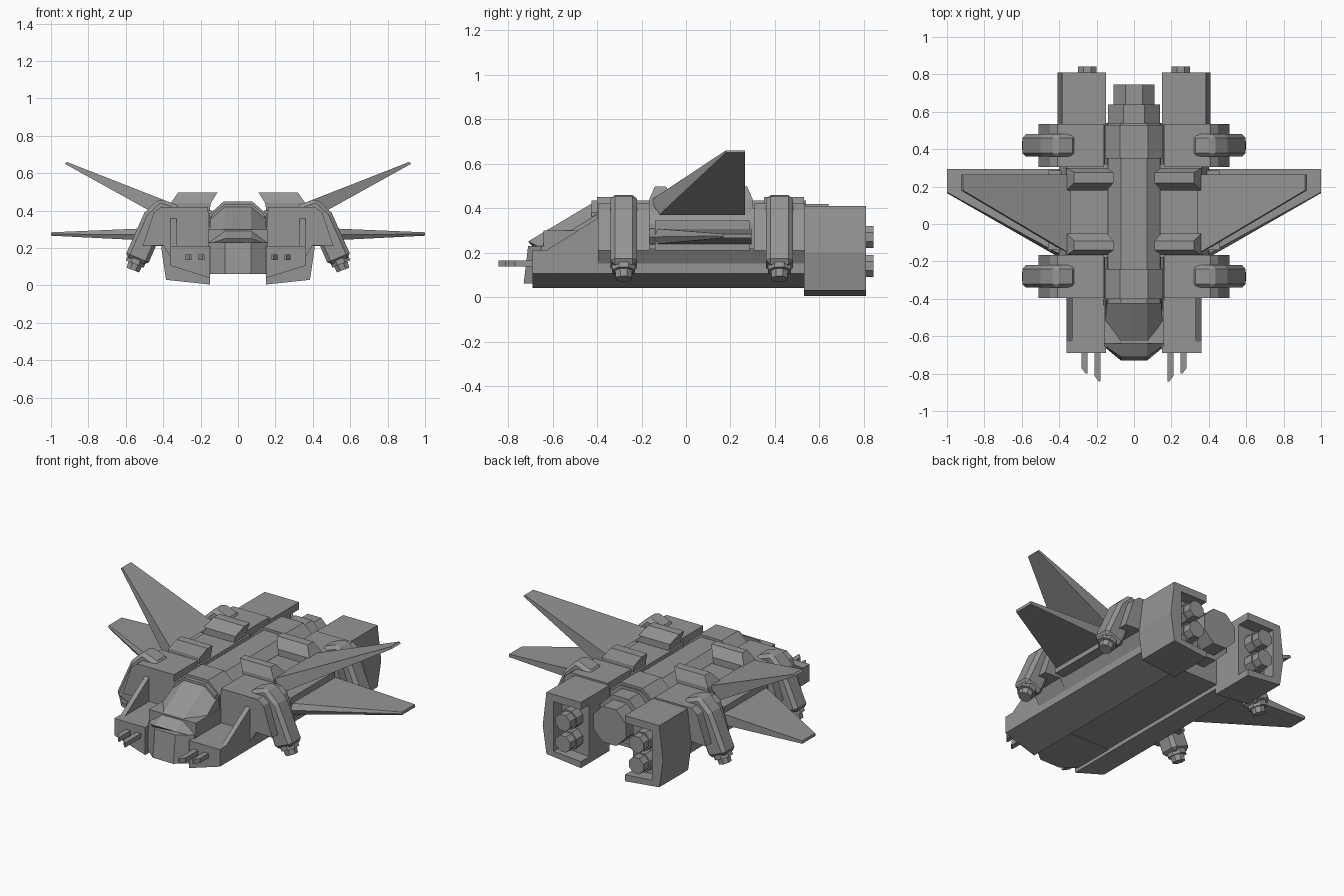
import bpy, bmesh, math
from mathutils import Vector

cube = bpy.data.objects.get("Cube")
if cube:
    bpy.data.objects.remove(cube, do_unlink=True)

grey = bpy.data.materials.new("hull grey")
grey.use_nodes = True
colour = (0.3, 0.3, 0.3, 1)
grey.diffuse_color = colour
grey.node_tree.nodes["Principled BSDF"].inputs["Base Color"].default_value = colour


def loft(name, rings, mirror=True, bevel=0):
    """Skin rings of equal length into a capped solid, mirrored across x."""
    bm = bmesh.new()
    loops = [[bm.verts.new(p) for p in ring] for ring in rings]
    n = len(loops[0])
    for a, b in zip(loops, loops[1:]):
        for i in range(n):
            j = (i + 1) % n
            bm.faces.new((a[i], a[j], b[j], b[i]))
    bm.faces.new(loops[0])
    bm.faces.new(loops[-1][::-1])
    bmesh.ops.recalc_face_normals(bm, faces=bm.faces)
    mesh = bpy.data.meshes.new(name)
    bm.to_mesh(mesh)
    bm.free()
    mesh.materials.append(grey)
    ob = bpy.data.objects.new(name, mesh)
    bpy.context.collection.objects.link(ob)
    if bevel:
        mod = ob.modifiers.new("Chamfer", "BEVEL")
        mod.width = bevel
        mod.segments = 1
        mod.limit_method = "ANGLE"
    if mirror:
        ob.modifiers.new("Mirror", "MIRROR")
    return ob


def section(name, pts, y0, y1, **kw):
    """Extrude an (x, z) section along y."""
    return loft(name, [[(x, y, z) for x, z in pts] for y in (y0, y1)], **kw)


def both(half):
    """Complete a symmetric section from its right half."""
    return half + [(-p[0], *p[1:]) for p in reversed(half)]


def box(name, x, y, z, **kw):
    return section(name, [(x[0], z[0]), (x[1], z[0]), (x[1], z[1]), (x[0], z[1])],
                   y[0], y[1], **kw)


def octagon(name, start, end, r0, r1=None, mirror=True, sides=8):
    """Eight-sided bar between two points."""
    start, end = Vector(start), Vector(end)
    turn = (end - start).to_track_quat("Z", "Y")
    rings = []
    for p, r in ((start, r0), (end, r1 or r0)):
        angles = [(i + 0.5) * math.tau / sides for i in range(sides)]
        rings.append([p + turn @ Vector((r * math.cos(a), r * math.sin(a), 0))
                      for a in angles])
    return loft(name, rings, mirror)


# Lower hull pods and belly
section("side_hull", [(.15, .04), (.36, .105), (.36, .21), (.15, .21)], -.69, .54)
box("belly", (-.16, .16), (-.64, .54), (.065, .30), mirror=False)
section("mid_hull", [(.14, .12), (.36, .15), (.40, .22), (.40, .33), (.36, .40), (.14, .40)],
        -.18, .32)
loft("intake_wall", [[(x, -.635, .205), (x, -.39, .205), (x, -.39, .36)] for x in (.33, .36)])

# Nose and canopy
plan_low = both([(.16, -.40), (.155, -.66), (.07, -.73)])
plan_top = both([(.16, -.40), (.16, -.65), (.07, -.71)])
loft("nose", [[(x, y, .06) for x, y in plan_low],
              [(x, y, .23) for x, y in plan_top]], mirror=False)
loft("canopy", [both([(.16, -.65, .18), (.16, -.65, .22), (.07, -.71, .25)]),
                both([(.165, -.40, .18), (.145, -.40, .37), (.07, -.425, .42)])],
     mirror=False)

# Spine with collars and tail drum
spine = both([(.15, .20), (.14, .38), (.07, .435)])
section("spine", spine, -.425, .54, mirror=False)
collar = both([(.155, .20), (.155, .38), (.075, .45)])
for name, y0, y1 in (("front_collar", -.40, -.24), ("rear_collar", .35, .53)):
    section(name, collar, y0, y1, mirror=False)
octagon("tail_drum", (0, .50, .28), (0, .64, .28), .15, mirror=False)
octagon("tail_cap", (0, .60, .28), (0, .745, .28), .12, mirror=False)

# Shoulder blocks, each with an arched rib and a downward thruster
shoulder = [(.15, .12), (.36, .15), (.40, .215), (.51, .21), (.45, .39), (.41, .42), (.16, .42)]
rib = [(.31, .30), (.31, .425), (.42, .465), (.50, .39), (.605, .155), (.485, .105), (.40, .30)]
for name, y in (("front", -.28), ("rear", .42)):
    section(name + "_shoulder", shoulder, y - .115, y + .115)
    section(name + "_rib", rib, y - .06, y + .06, bevel=.02)
    octagon(name + "_thruster_collar", (.525, y, .18), (.552, y, .115), .056)
    octagon(name + "_thruster", (.54, y, .14), (.562, y, .082), .045, .038)

# Raised hatch blocks on the back
for name, y0, y1, t0, t1 in (("front_hatch", -.165, -.05, -.14, -.09),
                             ("rear_hatch", .18, .30, .22, .275)):
    rings = []
    for z, xa, xb, a, b in ((.38, .155, .37, y0, y1), (.44, .145, .36, y0, y1),
                            (.497, .11, .32, t0, t1)):
        rings.append([(xa, a, z), (xb, a, z), (xb, b, z), (xa, b, z)])
    loft(name, rings)

# Lower wings and canted upper fins
box("wing_root", (.36, .46), (-.14, .285), (.21, .345))
loft("wing", [[(.38, -.19, .27), (.38, -.17, .31), (.38, .295, .31), (.38, .295, .235),
               (.38, -.17, .235)],
              [(1, .165, .275), (1, .17, .284), (1, .295, .284), (1, .295, .266),
               (1, .17, .266)]])
loft("upper_fin", [[(.34, -.16, .435), (.34, .265, .435), (.42, .265, .37), (.42, -.12, .37)],
                   [(.915, .18, .66), (.915, .265, .66), (.925, .265, .65), (.925, .18, .65)]])

# Engine blocks with recessed rear, open on the inner side
shell = [(.15, .005), (.385, .03), (.41, .20), (.385, .41), (.15, .41)]
section("engine_block", shell, .53, .73)
section("engine_frame", shell + [(.15, .365), (.335, .365), (.335, .06), (.15, .045)],
        .725, .81)
for name, z in (("lower", .14), ("upper", .27)):
    octagon(name + "_nozzle_flange", (.25, .70, z), (.25, .79, z), .062)
    octagon(name + "_nozzle", (.25, .70, z), (.25, .842, z), .053)

# Twin nose guns with slanted tips
for name, x, tip in (("inner_gun", .195, -.842), ("outer_gun", .265, -.80)):
    rings = []
    for y, w in ((-.65, .016), (tip + .03, .016), (tip, .005)):
        rings.append([(x - .016, y, .137), (x - .016 + 2 * w, y, .137),
                      (x - .016 + 2 * w, y, .165), (x - .016, y, .165)])
    loft(name, rings)
